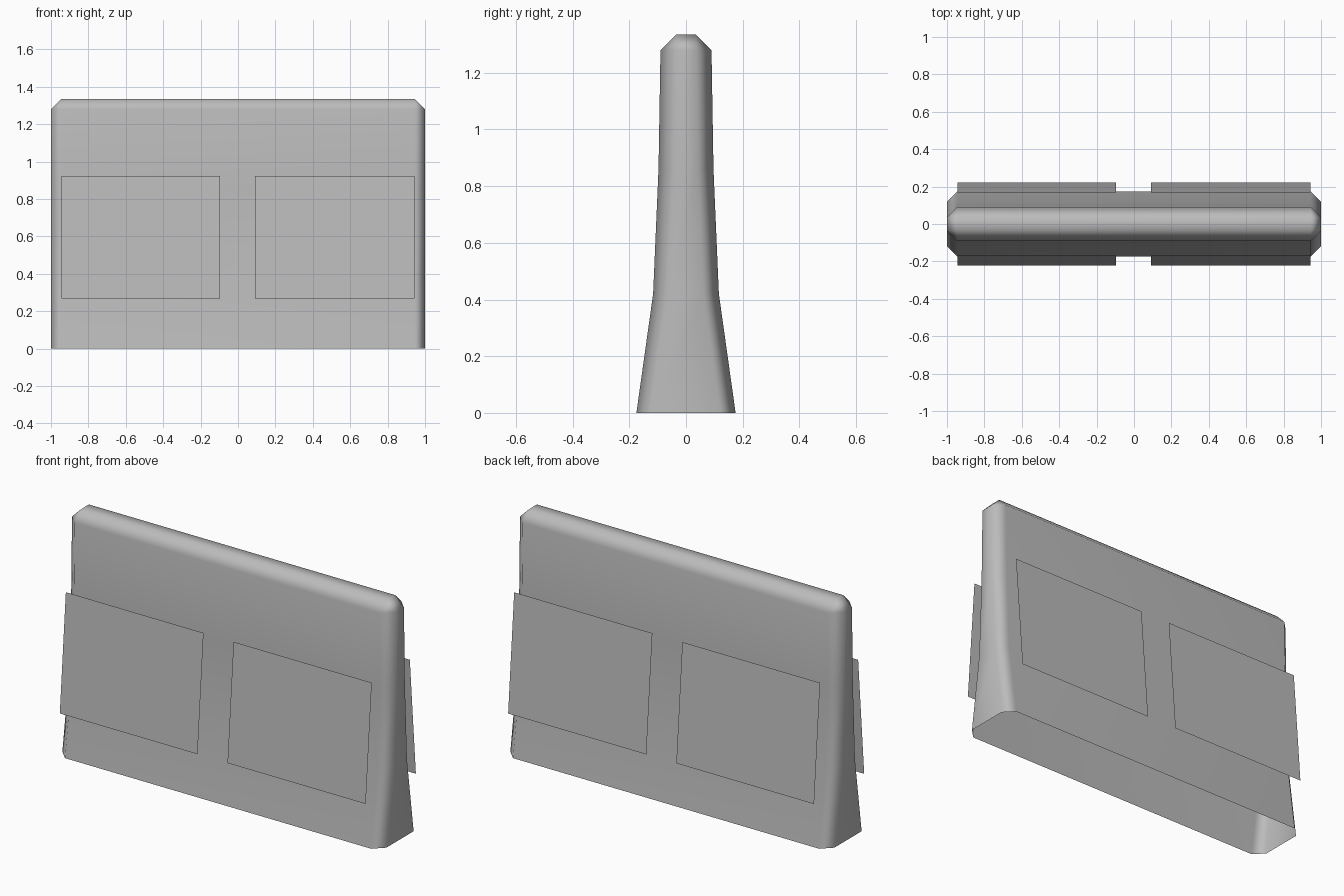
import bpy
import bmesh

cube = bpy.data.objects.get("Cube")
if cube:
    bpy.data.objects.remove(cube, do_unlink=True)

# One plain grey for the whole model
GREY = (0.5, 0.5, 0.5, 1)
grey = bpy.data.materials.new("plain_grey")
grey.use_nodes = True
grey.diffuse_color = GREY
grey.node_tree.nodes["Principled BSDF"].inputs["Base Color"].default_value = GREY


def finish(bm, name):
    mesh = bpy.data.meshes.new(name)
    bm.to_mesh(mesh)
    bm.free()
    mesh.materials.append(grey)
    obj = bpy.data.objects.new(name, mesh)
    bpy.context.collection.objects.link(obj)
    return obj


# Barrier body: hollow shell, chamfered outline lofted up the flared profile
CUT = 0.055
PROFILE = [(0, 0.175), (0.42, 0.116), (0.86, 0.097), (1.28, 0.09)]  # height, half depth


def outline(bm, z, w):
    quarter = [(1, w - CUT), (1 - CUT, w)]
    half = quarter + [(-x, y) for x, y in reversed(quarter)]
    return [bm.verts.new((x, y, z)) for x, y in half + [(-x, -y) for x, y in half]]


bm = bmesh.new()
rings = [outline(bm, z, w) for z, w in PROFILE]
for low, high in zip(rings, rings[1:]):
    for i in range(8):
        j = (i + 1) % 8
        bm.faces.new((low[i], low[j], high[j], high[i]))

# Flat top, joined by sloping sides and triangular corners
rim = rings[-1]
top = [bm.verts.new((sx * (1 - CUT), sy * (PROFILE[-1][1] - CUT), PROFILE[-1][0] + CUT))
       for sx, sy in ((1, 1), (-1, 1), (-1, -1), (1, -1))]
bm.faces.new(top)
for k in range(4):
    a, b, c = rim[2 * k], rim[2 * k + 1], rim[(2 * k + 2) % 8]
    bm.faces.new((a, b, top[k]))
    bm.faces.new((b, c, top[(k + 1) % 4], top[k]))

for f in bm.faces:
    f.smooth = True
body = finish(bm, "barrier_body")
weighted = body.modifiers.new("even_shading", "WEIGHTED_NORMAL")
weighted.mode = 'FACE_AREA'

# Sign panels: thin tilted sheets, two on each long side
for side, sy in (("front", -1), ("back", 1)):
    for hand, x0, x1 in (("right", -0.945, -0.095), ("left", 0.09, 0.943)):
        bm = bmesh.new()
        corners = [(x0, 0.221, 0.267), (x1, 0.221, 0.267),
                   (x1, 0.168, 0.923), (x0, 0.168, 0.923)]
        if sy > 0:
            corners.reverse()
        bm.faces.new([bm.verts.new((x, sy * y, z)) for x, y, z in corners])
        finish(bm, f"{side}_{hand}_panel")
